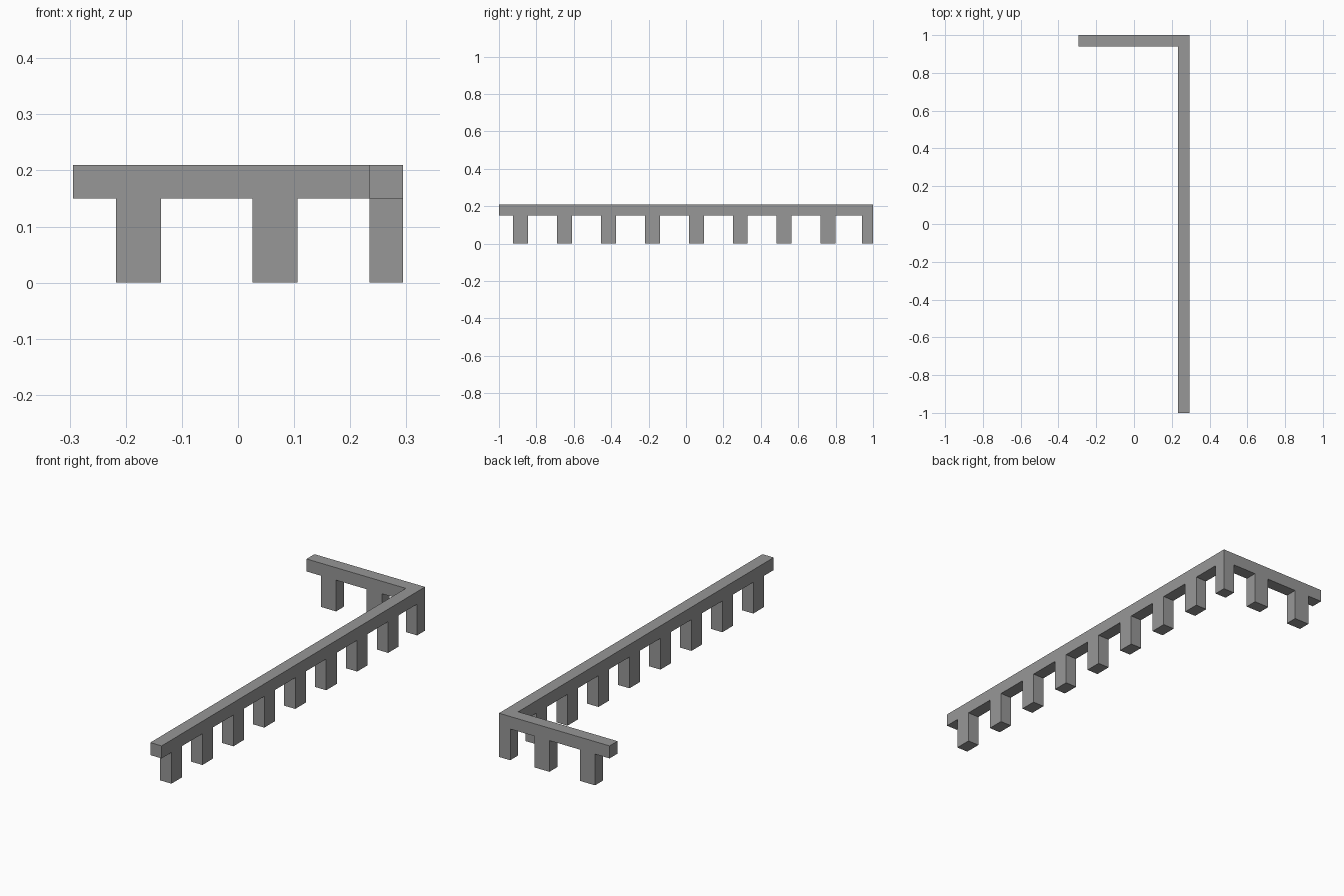
import bpy
import bmesh

cube = bpy.data.objects.get("Cube")
if cube:
    bpy.data.objects.remove(cube, do_unlink=True)

# Overall dimensions
HALF_X, HALF_Y = 0.294, 1.0
THICK = 0.06
BEAM_Z, TOP_Z = 0.15, 0.21
POST_W = 0.08
INNER_X, INNER_Y = HALF_X - THICK, HALF_Y - THICK

grey = bpy.data.materials.new("plain grey")
grey.use_nodes = True
colour = (0.31, 0.31, 0.31, 1)
grey.diffuse_color = colour
grey.node_tree.nodes["Principled BSDF"].inputs["Base Color"].default_value = colour


def prism(name, outline, z0, z1):
    """Extrude a flat outline from z0 up to z1."""
    bm = bmesh.new()
    base = bm.faces.new([bm.verts.new((x, y, z0)) for x, y in outline])
    up = bmesh.ops.extrude_face_region(bm, geom=[base], use_keep_orig=True)
    for v in up["geom"]:
        if isinstance(v, bmesh.types.BMVert):
            v.co.z = z1
    bmesh.ops.recalc_face_normals(bm, faces=bm.faces)
    mesh = bpy.data.meshes.new(name)
    bm.to_mesh(mesh)
    bm.free()
    mesh.materials.append(grey)
    obj = bpy.data.objects.new(name, mesh)
    bpy.context.collection.objects.link(obj)
    return obj


def post(name, x0, x1, y0, y1):
    return prism(name, [(x0, y0), (x1, y0), (x1, y1), (x0, y1)], 0, BEAM_Z)


# L-shaped top beam
prism("top_beam", [
    (HALF_X, -HALF_Y), (HALF_X, HALF_Y), (-HALF_X, HALF_Y),
    (-HALF_X, INNER_Y), (INNER_X, INNER_Y), (INNER_X, -HALF_Y),
], BEAM_Z, TOP_Z)

# Square post at the corner
post("corner_post", INNER_X, HALF_X, INNER_Y, HALF_Y)

# Posts under the long arm
for i in range(8):
    y = -0.925 + i * 0.235
    post(f"long_arm_post_{i + 1}", INNER_X, HALF_X, y, y + POST_W)

# Posts under the short arm
for i in range(2):
    x = -0.217 + i * 0.243
    post(f"short_arm_post_{i + 1}", x, x + POST_W, INNER_Y, HALF_Y)
